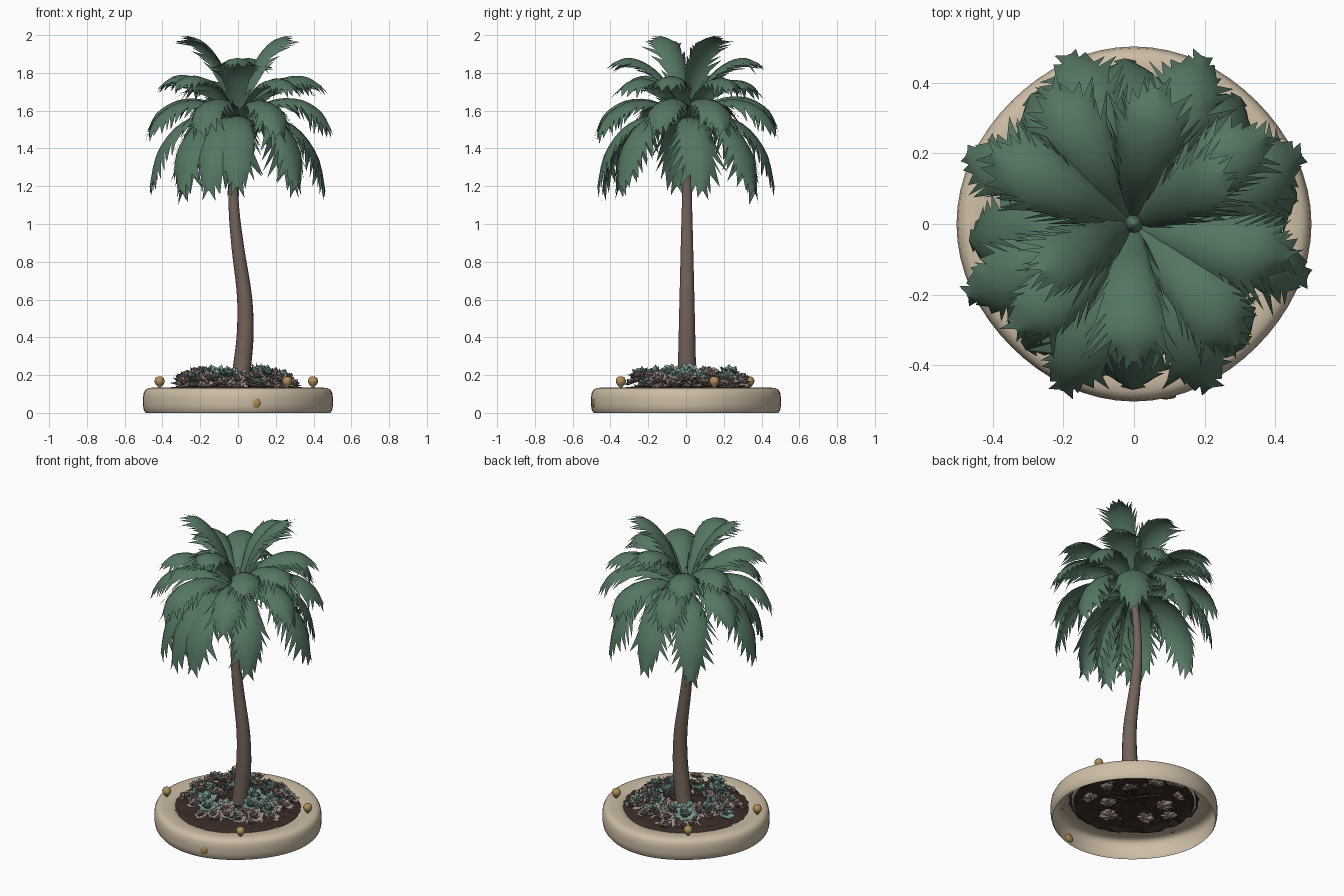
import bpy, bmesh, math, random
from mathutils import Vector, Matrix

if "Cube" in bpy.data.objects:
    bpy.data.objects.remove(bpy.data.objects["Cube"])

random.seed(11)


def material(name, rgb):
    m = bpy.data.materials.new(name)
    m.diffuse_color = (*rgb, 1)
    m.use_nodes = True
    m.node_tree.nodes["Principled BSDF"].inputs["Base Color"].default_value = m.diffuse_color
    return m


STONE = material("cream stone", (0.61, 0.51, 0.38))
SOIL = material("dark soil", (0.045, 0.026, 0.021))
BARK = material("brown bark", (0.17, 0.125, 0.10))
LEAF = material("palm green", (0.09, 0.18, 0.12))
TEAL = material("succulent teal", (0.20, 0.33, 0.28))
PINK = material("succulent dusty pink", (0.36, 0.275, 0.25))
GOLD = material("ochre gold", (0.42, 0.27, 0.10))


def finish(bm, name, mat, smooth=True, recalc=False):
    if recalc:
        bmesh.ops.recalc_face_normals(bm, faces=bm.faces)
    me = bpy.data.meshes.new(name)
    bm.to_mesh(me)
    bm.free()
    me.materials.append(mat)
    for p in me.polygons:
        p.use_smooth = smooth
    ob = bpy.data.objects.new(name, me)
    bpy.context.collection.objects.link(ob)
    return ob


def spline(pts, t):
    """Catmull-Rom point at t (0..1) through pts."""
    n = len(pts) - 1
    i = min(int(t * n), n - 1)
    u = t * n - i
    p = [Vector(pts[max(0, min(n, i + k))]) for k in (-1, 0, 1, 2)]
    return 0.5 * (2 * p[1] + (p[2] - p[0]) * u + (2 * p[0] - 5 * p[1] + 4 * p[2] - p[3]) * u ** 2
                  + (3 * p[1] - p[0] - 3 * p[2] + p[3]) * u ** 3)


def loft(bm, rings, sides, close_ends=False, wobble=0):
    """Skin circles given as (x, y, z, radius)."""
    loops = []
    for x, y, z, r in rings:
        ring = []
        for k in range(sides):
            a = 2 * math.pi * k / sides
            q = r * (1 - wobble * (1 - math.cos(4 * a)))
            ring.append(bm.verts.new((x + q * math.cos(a), y + q * math.sin(a), z)))
        loops.append(ring)
    for a, b in zip(loops, loops[1:]):
        for k in range(sides):
            j = (k + 1) % sides
            bm.faces.new((a[k], a[j], b[j], b[k]))
    if close_ends:
        bm.faces.new(loops[-1])
        bm.faces.new(loops[0][::-1])


# Planter: open-bottomed shell with rounded rim
bm = bmesh.new()
profile = [(0.488, 0), (0.498, 0.012), (0.503, 0.04), (0.503, 0.08), (0.499, 0.105), (0.49, 0.122),
           (0.475, 0.131), (0.45, 0.134), (0.41, 0.132), (0.38, 0.126), (0.362, 0.112)]
loft(bm, [(0, 0, z, r) for r, z in profile], 64, wobble=0.011)
finish(bm, "planter_bowl", STONE)

# Soil: rough shallow mound
bm = bmesh.new()
sides = 56
prev = None
center = bm.verts.new((0, 0, 0.145))
for k in range(1, 11):
    r = 0.038 * k
    ring = []
    for s in range(sides):
        a = 2 * math.pi * s / sides
        rr = r + random.uniform(-0.008, 0.008)
        z = 0.145 - 0.11 * r * r + random.uniform(-0.006, 0.006) - (0.008 if k == 10 else 0)
        ring.append(bm.verts.new((rr * math.cos(a), rr * math.sin(a), z)))
    for s in range(sides):
        j = (s + 1) % sides
        if prev:
            bm.faces.new((prev[s], ring[s], ring[j], prev[j]))
        else:
            bm.faces.new((center, ring[s], ring[j]))
    prev = ring
finish(bm, "soil", SOIL, smooth=False)

# Trunk: tapered and gently S-curved
path = [(0.01, 0.005, 0.15), (0.022, 0.005, 0.25), (0.038, 0.005, 0.42), (0.034, 0.005, 0.62), (0.0, 0.005, 0.87),
        (-0.02, 0.005, 1.06), (-0.024, 0.005, 1.22), (-0.012, 0, 1.42), (0, 0, 1.57)]
bm = bmesh.new()
rings = []
for i in range(41):
    p = spline(path, i / 40)
    rings.append((p.x, p.y, p.z, 0.023 + 0.031 * max(0, 1 - p.z / 1.25) ** 0.9))
loft(bm, rings, 18, True)
finish(bm, "trunk", BARK)


def frond(bm, azimuth, pts, half_width, sag):
    """Toothed leaf folded along its midrib; pts are (radius, height)."""
    n = 13
    rot = Matrix.Rotation(math.radians(azimuth), 3, 'Z')
    path = [(r, 0, z) for r, z in pts]
    bend = random.uniform(-0.03, 0.03)
    frames = []
    for i in range(n + 1):
        t = i / n
        p = spline(path, t) + Vector((0, bend * t * t, 0))
        tan = (spline(path, min(1, t + 0.02)) - spline(path, max(0, t - 0.02))).normalized()
        nor = Vector((-tan.z, 0, tan.x))
        # broad blade, widest past the middle, with a blunt tattered end
        w = half_width * (0.12 + 0.88 * math.sin(math.pi * min(1, 0.03 + 0.85 * t)) ** 0.85)
        if t > 0.82:
            w *= max(0.08, (1 - t) / 0.18) ** 0.8
        frames.append((p, tan, nor, w))
    for side in (1, -1):
        rows = []
        for i, (p, tan, nor, w) in enumerate(frames):
            row = []
            g = random.uniform(0.78, 1.0) if i else 1
            for f, drop, sweep in ((0, 0, 0), (0.40, 0.09, 0.10), (0.76 * g, 0.32 * g, 0.28)):
                v = p + Vector((0, side, 0)) * w * f - nor * w * drop * sag + tan * w * sweep * 0.6
                row.append(bm.verts.new(rot @ v))
            rows.append(row)
        for i in range(n):
            a, b = rows[i], rows[i + 1]
            for k in range(2):
                q = (a[k], b[k], b[k + 1], a[k + 1])
                bm.faces.new(q if side < 0 else q[::-1])
            # pointed leaflet tooth on the edge
            p, tan, nor, w = frames[i + 1]
            w = max(w, half_width * 0.25)
            g = random.uniform(0.75, 1.3)
            v = p + Vector((0, side, 0)) * w * 1.04 * g - nor * w * 0.66 * sag * g \
                + tan * (w * 0.30 + 0.035) * g
            tip = bm.verts.new(rot @ v)
            tri = (a[2], b[2], tip)
            bm.faces.new(tri if side < 0 else tri[::-1])


# Palm crown: tiers from upright at the top to drooping below
tiers = [
    ("top", (29, 207), [(.012, 1.57), (.08, 1.79), (.155, 1.91), (.23, 1.975), (.295, 1.995)], .105, .75),
    ("high", (80, 268), [(.012, 1.57), (.11, 1.76), (.21, 1.85), (.31, 1.88), (.39, 1.85)], .115, .85),
    ("upper", (38, 124, 158, 220, 314, 346),
     [(.012, 1.57), (.14, 1.71), (.26, 1.77), (.37, 1.77), (.45, 1.72)], .115, .95),
    ("middle", (22, 68, 113, 158, 202, 245, 293, 346),
     [(.02, 1.55), (.17, 1.65), (.33, 1.66), (.45, 1.60), (.515, 1.50)], .115, .9),
    ("drooping", (6, 48, 90, 132, 186, 228, 270, 314, 250),
     [(.02, 1.53), (.17, 1.57), (.32, 1.51), (.43, 1.36), (.47, 1.18)], .125, .8),
]
for name, angles, pts, width, sag in tiers:
    bm = bmesh.new()
    for a in angles:
        d = random.uniform(-0.025, 0.025) if name not in ("top", "high") else 0
        shifted = [(r, z + d * r / 0.5) for r, z in pts]
        frond(bm, a + (random.uniform(-3, 3) if d else 0), shifted, width, sag)
    bmesh.ops.remove_doubles(bm, verts=bm.verts, dist=1e-5)
    finish(bm, name + "_fronds", LEAF)

# Green bud closing the heart of the crown
bm = bmesh.new()
loft(bm, [(0, 0, 1.50, .026), (0, 0, 1.57, .028), (0, 0, 1.63, .02), (0, 0, 1.68, .004)], 12, True)
finish(bm, "crown_bud", LEAF)


def rosette(bm, centre, size, tilt):
    """Cup of pointed leaves in three rings."""
    for ring, (count, lift, length) in enumerate(((7, 18, 1.0), (5, 44, 0.85), (3, 66, 0.65))):
        for k in range(count):
            a = 2 * math.pi * (k + 0.5 * ring) / count + random.uniform(-.15, .15)
            e = math.radians(lift + random.uniform(-8, 8))
            out = Vector((math.cos(a), math.sin(a), 0))
            side = Vector((-math.sin(a), math.cos(a), 0))
            along = out * math.cos(e) + Vector((0, 0, math.sin(e)))
            up = Vector((0, 0, math.cos(e))) - out * math.sin(e)
            L, W = size * length, size * 0.36
            local = (Vector(), along * L * .6 + side * W + up * W * .2, along * L + up * W * .3,
                     along * L * .6 - side * W + up * W * .2, along * L * .55 - up * W * .3)
            v = [bm.verts.new(centre + tilt @ p) for p in local]
            for f in ((0, 4, 1), (1, 4, 2), (2, 4, 3), (3, 4, 0), (0, 1, 2, 3)):
                bm.faces.new([v[i] for i in f])


# Succulents: large teal and smaller dusty pink rosettes mixed around the trunk
for name, mat, count, size, height, phase, spread in (
        ("teal_succulents", TEAL, 18, 0.084, 0.182, 0.0, 0.195),
        ("pink_succulents", PINK, 40, 0.062, 0.176, 1.3, 0.225),
        ("low_succulents", PINK, 12, 0.07, 0.128, 0.5, 0.2)):
    bm = bmesh.new()
    for i in range(count):
        r = 0.085 + spread * math.sqrt((i + 0.5) / count)
        a = i * 2.39996 + phase
        rough = 0.028 if height > 0.15 else 0.004
        z = height + random.uniform(-rough, rough) - 0.12 * max(0, r - 0.18)
        c = Vector((r * math.cos(a) - 0.01, r * math.sin(a) + 0.018, z))
        tilt = Matrix.Rotation(random.uniform(0.1, 0.6), 3, Vector((-math.sin(a), math.cos(a), 0)))
        rosette(bm, c, size * random.uniform(0.75, 1.15), tilt)
    finish(bm, name, mat, smooth=False, recalc=True)

# Ochre knobs standing on the rim, and one button set flush in the front wall
drop = [(0.006, 0.122), (0.008, 0.138), (0.019, 0.148), (0.026, 0.161), (0.027, 0.172), (0.021, 0.186), (0.009, 0.193)]
for i, (x, y) in enumerate(((-0.415, -0.14), (0.397, 0.15), (0.26, -0.345), (-0.25, 0.335))):
    bm = bmesh.new()
    loft(bm, [(x, y, z, r) for r, z in drop], 12, True)
    finish(bm, "rim_knob_%d" % (i + 1), GOLD)
bm = bmesh.new()
bmesh.ops.create_uvsphere(bm, u_segments=14, v_segments=8, radius=0.03,
                          matrix=Matrix.Translation((0.09, -0.488, 0.052)) @ Matrix.Diagonal((1, 0.3, 0.85, 1)))
finish(bm, "wall_button", GOLD)
